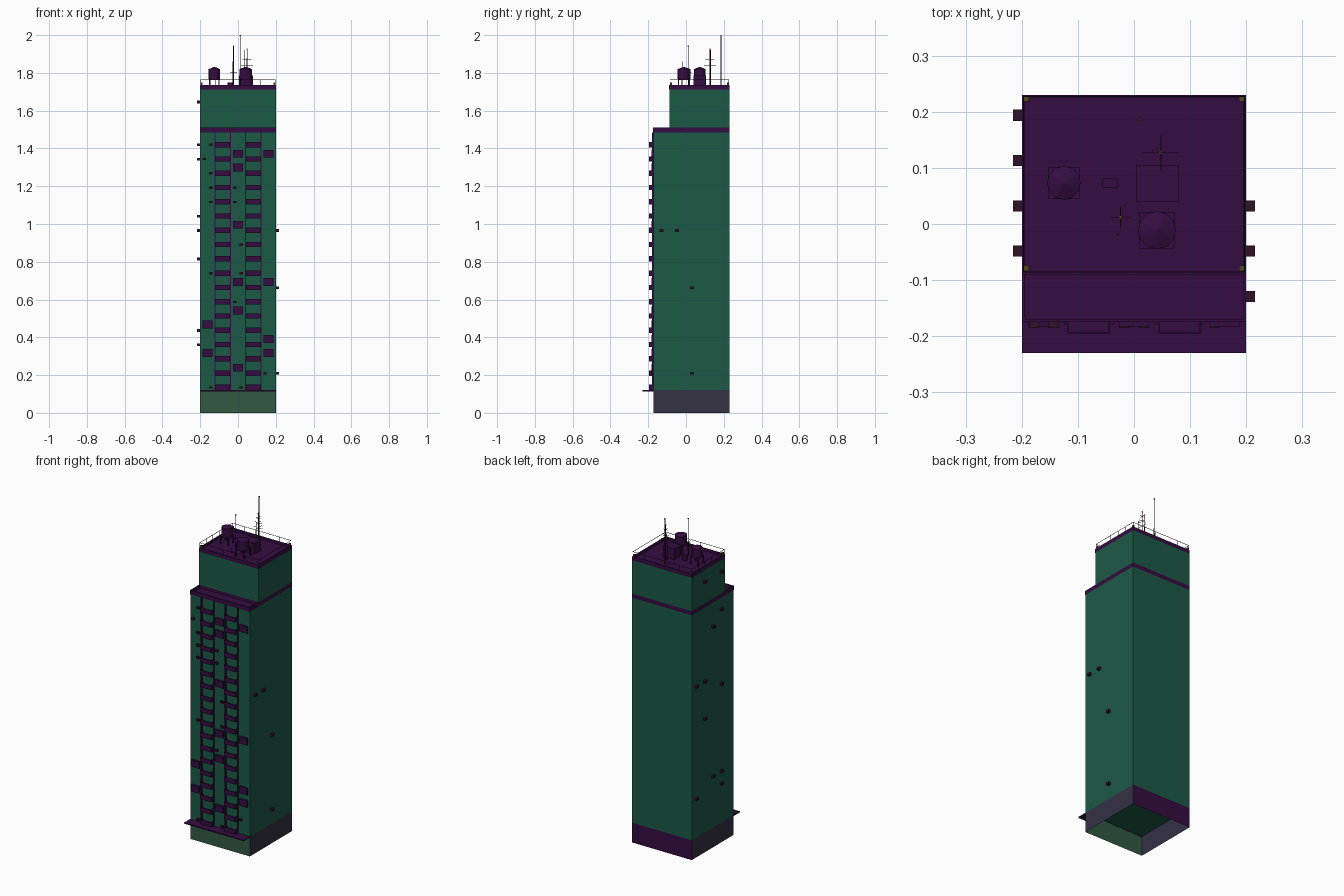
import bpy, bmesh, math
from mathutils import Matrix, Vector

if "Cube" in bpy.data.objects:
    bpy.data.objects.remove(bpy.data.objects["Cube"])


def mat(name, rgb):
    m = bpy.data.materials.new(name)
    m.diffuse_color = (*rgb, 1)
    m.use_nodes = True
    m.node_tree.nodes["Principled BSDF"].inputs["Base Color"].default_value = m.diffuse_color
    return m


GREEN = mat("wall_green", (0.012, 0.10, 0.062))
PURPLE = mat("trim_purple", (0.036, 0.004, 0.055))
SHOP = mat("shop_green", (0.032, 0.10, 0.055))
SLATE = mat("base_slate", (0.035, 0.032, 0.06))
DARK = mat("metal_dark", (0.03, 0.006, 0.02))
OLIVE = mat("post_olive", (0.08, 0.07, 0.01))


def finish(name, bm, m):
    me = bpy.data.meshes.new(name)
    bm.to_mesh(me)
    bm.free()
    ob = bpy.data.objects.new(name, me)
    for mm in (m if isinstance(m, list) else [m]):
        me.materials.append(mm)
    bpy.context.collection.objects.link(ob)
    return ob


def add_box(bm, x0, x1, y0, y1, z0, z1):
    c = Matrix.Translation(((x0 + x1) / 2, (y0 + y1) / 2, (z0 + z1) / 2))
    s = Matrix.Diagonal((x1 - x0, y1 - y0, z1 - z0, 1))
    bmesh.ops.create_cube(bm, size=1, matrix=c @ s)


def boxes(name, items, m):
    bm = bmesh.new()
    for b in items:
        add_box(bm, *b)
    return finish(name, bm, m)


def frame(x0, x1, y0, y1, z0, z1, t):
    return [(x0, x1, y0, y0 + t, z0, z1), (x0, x1, y1 - t, y1, z0, z1),
            (x0, x0 + t, y0 + t, y1 - t, z0, z1), (x1 - t, x1, y0 + t, y1 - t, z0, z1)]


def row(k):
    return 0.134 + 0.0756 * k


W, F, B, S = 0.2, -0.172, 0.23, -0.088    # half width, front, back, setback front

# ground floor: open-bottomed ring of four walls
bm = bmesh.new()
add_box(bm, -W, W, F, B, 0, 0.12)
bmesh.ops.delete(bm, geom=[f for f in bm.faces if abs(f.normal.z) > 0.5], context='FACES')
for f in bm.faces:
    f.material_index = 0 if f.normal.y < -0.5 else 2 if f.normal.y > 0.5 else 1
finish("ground_floor", bm, [SHOP, SLATE, PURPLE])

# tower, setback storey, roof floors and parapets
boxes("tower_body", [(-W, W, F, B, 0.12, 1.485)], GREEN)
boxes("setback_storey", [(-W, W, S, B, 1.51, 1.712)], GREEN)
boxes("terrace_floor", [(-W, W, F, B, 1.485, 1.492), (-W, W, S, B, 1.492, 1.51)], PURPLE)
boxes("terrace_parapet", frame(-W, W, F - 0.003, B, 1.485, 1.51, 0.006), PURPLE)
boxes("roof_floor", [(-W, W, S, B, 1.712, 1.72)], PURPLE)
boxes("roof_parapet", frame(-W, W, S - 0.002, B, 1.712, 1.736, 0.005), PURPLE)
boxes("entrance_canopy", [(-W, W, -0.23, F, 0.114, 0.121)], PURPLE)

# facade ribs
boxes("facade_ribs", [(x - 0.003, x + 0.003, -0.179, F, 0.12, 1.485)
                      for x in (-0.122, -0.039, 0.039, 0.122)], PURPLE)

# balconies: slab plus thin front and side panels
items = []
for k in range(18):
    z = row(k)
    for x in (-0.0805, 0.0805):
        a, b = x - 0.038, x + 0.038
        items += [(a, b, -0.196, F, z - 0.013, z - 0.008),
                  (a, b, -0.196, -0.193, z - 0.008, z + 0.015),
                  (a, a + 0.003, -0.193, F, z - 0.008, z + 0.015),
                  (b - 0.003, b, -0.193, F, z - 0.008, z + 0.015)]
boxes("balconies", items, PURPLE)

# projecting window boxes
items = []
for x, zs in ((-0.162, (0.467, 0.316)), (0, (1.372, 1.298, 0.996, 0.694, 0.541, 0.239)),
              (0.161, (1.372, 0.694, 0.392, 0.316))):
    items += [(x - 0.027, x + 0.027, -0.183, F, z - 0.021, z + 0.021) for z in zs]
boxes("window_boxes", items, PURPLE)

# air conditioners on the front and both flanks
items = []
for x, ks in ((-0.144, (17, 15, 14, 13, 8, 0)), (-0.018, (14, 13, 6)), (0.017, (10, 8, 0)),
              (0.143, (1,)), (-0.178, (16,))):
    items += [(x - 0.009, x + 0.009, -0.185, F, row(k) - 0.006, row(k) + 0.006) for k in ks]
left = {0.194: (12, 3), 0.113: (20, 12, 9), 0.032: (16, 4), -0.048: (20, 17, 11, 4, 3)}
right = {0.032: (7, 1), -0.048: (11,), -0.129: (11,)}
for side, table in ((-1, left), (1, right)):
    for y, ks in table.items():
        for k in ks:
            x0, x1 = sorted((side * W, side * 0.216))
            items.append((x0, x1, y - 0.01, y + 0.01, row(k) - 0.007, row(k) + 0.007))
boxes("air_conditioners", items, DARK)

# roof railing with corner posts
R = 0.0008
rails = frame(-0.198, 0.198, S + 0.002, 0.228, 1.763, 1.765, 0.0016)
for i in range(6):
    x, y = -0.197 + 0.394 * i / 5, S + 0.003 + 0.312 * i / 5
    for px, py in ((x, S + 0.003), (x, 0.227), (-0.197, y), (0.197, y)):
        rails.append((px - R, px + R, py - R, py + R, 1.735, 1.764))
boxes("roof_railing", rails, DARK)
boxes("corner_posts", [(x - 0.005, x + 0.005, y - 0.005, y + 0.005, 1.72, 1.748)
                       for x in (-0.192, 0.192) for y in (-0.079, 0.223)], OLIVE)


# water tanks: 12-sided drum, shallow cone lid, platform and legs
def tank(name, x, y, r):
    bm = bmesh.new()
    for r2, z, h in ((r, 1.768, 0.052), (0.001, 1.82, 0.012)):
        bmesh.ops.create_cone(bm, cap_ends=True, segments=12, radius1=r, radius2=r2,
                              depth=h, matrix=Matrix.Translation((x, y, z + h / 2)))
    q = r * 0.95
    add_box(bm, x - q, x + q, y - q, y + q, 1.762, 1.768)
    for sx in (-1, 1):
        for sy in (-1, 1):
            cx, cy = x + sx * (q - 0.004), y + sy * (q - 0.004)
            add_box(bm, cx - 0.003, cx + 0.003, cy - 0.003, cy + 0.003, 1.72, 1.762)
    finish(name, bm, PURPLE)


tank("water_tank_left", -0.125, 0.073, 0.03)
tank("water_tank_right", 0.041, -0.011, 0.034)
boxes("stair_bulkhead", [(0.004, 0.08, 0.04, 0.105, 1.72, 1.785)], PURPLE)
boxes("roof_vent", [(-0.056, -0.029, 0.064, 0.081, 1.72, 1.75)], PURPLE)


# masts: foot, thin pole, and crossed aerial arms
def mast(name, x, y, top, r, arms=()):
    bm = bmesh.new()
    h = top - 1.72
    bmesh.ops.create_cone(bm, cap_ends=True, segments=6, radius1=r, radius2=r * 0.7,
                          depth=h, matrix=Matrix.Translation((x, y, 1.72 + h / 2)))
    for z, a in arms:
        add_box(bm, x - a, x + a, y - R, y + R, z - R, z + R)
        add_box(bm, x - R, x + R, y - a, y + a, z - R, z + R)
    finish(name, bm, DARK)


mast("tall_mast", 0.012, 0.185, 2.0, 0.003)
mast("aerial_mast_back", 0.048, 0.127, 1.93, 0.0025, ((1.84, 0.032), (1.87, 0.024), (1.9, 0.017)))
mast("aerial_mast_front", -0.024, 0.012, 1.945, 0.0025, ((1.80, 0.018),))
mast("whip_back", 0.033, 0.131, 1.92, 0.0012)
mast("whip_front", -0.028, -0.018, 1.86, 0.0012)
boxes("mast_caps", [(x - 0.003, x + 0.003, y - 0.003, y + 0.003, z - 0.006, z)
                    for x, y, z in ((0.012, 0.185, 2.0), (0.048, 0.127, 1.93),
                                    (-0.024, 0.012, 1.945))], OLIVE)
